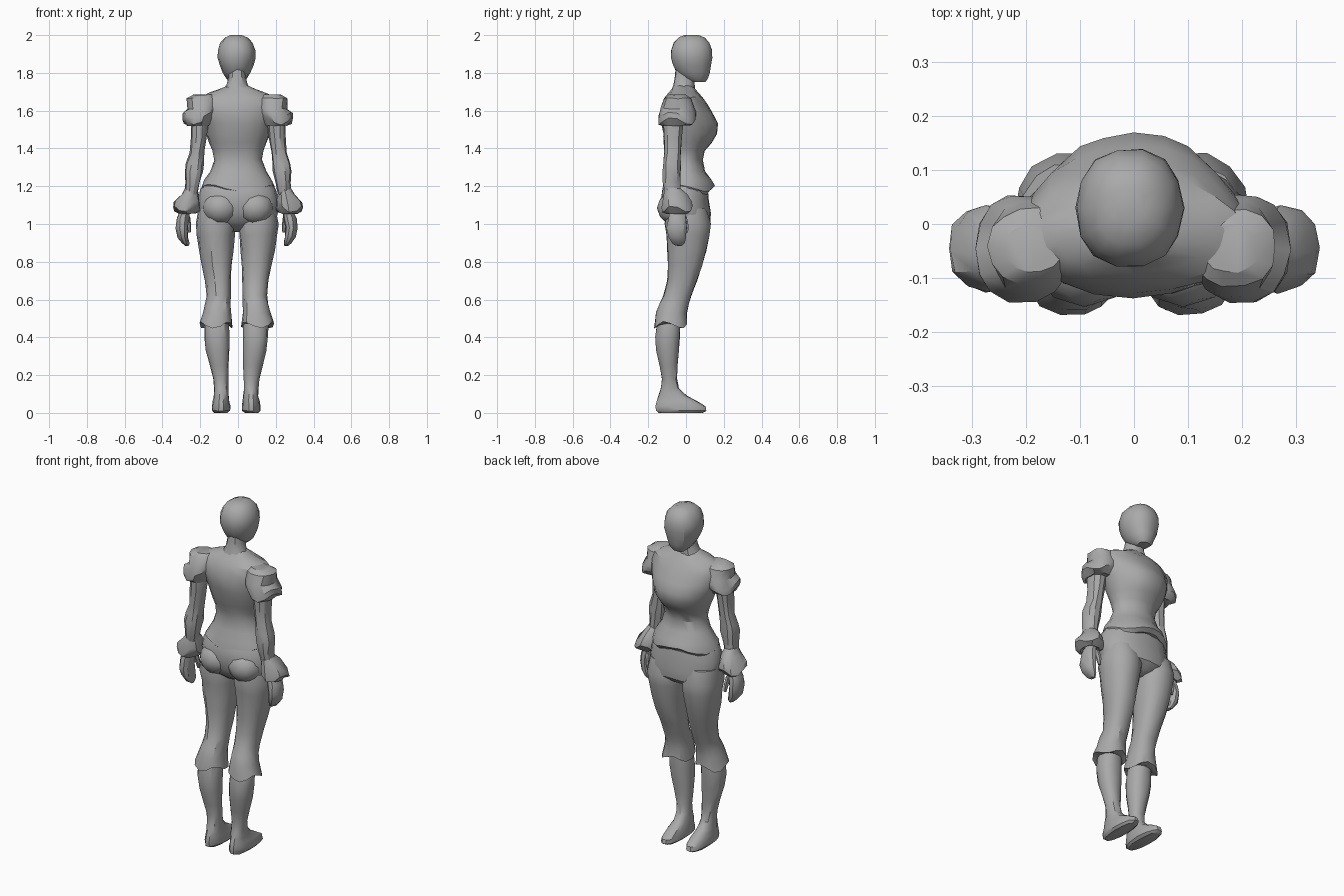
import bpy, bmesh, math, random

random.seed(4)
grey = bpy.data.materials.new("plain grey")
grey.diffuse_color = (0.4, 0.4, 0.4, 1)


def finish(name, bm, angle=32):
    bmesh.ops.recalc_face_normals(bm, faces=bm.faces)
    me = bpy.data.meshes.new(name)
    bm.to_mesh(me)
    bm.free()
    ob = bpy.data.objects.new(name, me)
    bpy.context.collection.objects.link(ob)
    me.materials.append(grey)
    bpy.ops.object.select_all(action='DESELECT')
    ob.select_set(True)
    bpy.context.view_layer.objects.active = ob
    bpy.ops.object.shade_smooth_by_angle(angle=math.radians(angle))
    return ob


def loft(name, rings, n=14, side=1, mid=0.0, taper=0.0, ruffle=(), jitter=0.003):
    """Rings are (z, inner x, outer x, back y, front y); closed at both ends.
    taper narrows the front, ruffle lists the ring numbers with a wavy edge."""
    bm = bmesh.new()
    loops = []
    for i, (z, x0, x1, y0, y1) in enumerate(rings):
        xc, yc, rx, ry = (x0 + x1) / 2, (y0 + y1) / 2, (x1 - x0) / 2, (y1 - y0) / 2
        ring = []
        for k in range(n):
            a = 2 * math.pi * k / n
            c, s = math.cos(a), math.sin(a)
            wave = 0.018 * math.cos(3 * a + 1) if i in ruffle else 0
            x = xc + rx * math.copysign(abs(c) ** 0.9, c) * (1 - taper * max(s, 0))
            y = yc + ry * math.copysign(abs(s) ** 0.9, s)
            j = [random.uniform(-jitter, jitter) for _ in range(3)]
            ring.append(bm.verts.new((mid + side * x + j[0], y + j[1], max(0, z + wave + j[2]))))
        loops.append(ring)
    for a, b in zip(loops, loops[1:]):
        for k in range(n):
            bm.faces.new((a[k], a[(k + 1) % n], b[(k + 1) % n], b[k]))
    bm.faces.new(loops[0])
    bm.faces.new(loops[-1])
    return finish(name, bm)


def centred(rows):
    return [(z, -w, w, b, f) for z, w, b, f in rows]


# head and neck (the figure faces +y)
loft("head", centred([
    (2.0, .03, .00, .07), (1.988, .06, -.04, .10), (1.96, .085, -.067, .127),
    (1.92, .099, -.082, .139), (1.88, .100, -.082, .140), (1.84, .089, -.07, .135),
    (1.80, .072, -.05, .128), (1.77, .055, -.02, .118), (1.752, .035, .03, .105)]),
    mid=-.008, jitter=.002)
loft("neck", centred([
    (1.84, .045, -.055, .05), (1.78, .046, -.06, .045), (1.74, .055, -.068, .045),
    (1.70, .08, -.08, .05)]), n=12, mid=-.006, jitter=.002)

# tunic from collar to flared hem
loft("tunic", centred([
    (1.735, .05, -.06, .03), (1.715, .09, -.075, .05), (1.695, .15, -.09, .065),
    (1.67, .205, -.112, .09), (1.63, .215, -.128, .115), (1.58, .205, -.135, .145),
    (1.53, .188, -.13, .168), (1.48, .172, -.12, .165), (1.43, .152, -.105, .135),
    (1.39, .135, -.092, .102), (1.34, .126, -.085, .09), (1.28, .148, -.095, .103),
    (1.23, .182, -.115, .14), (1.19, .196, -.125, .15), (1.17, .18, -.11, .13)]),
    n=20, taper=.18, ruffle=(13, 14))

# hips and rounded seat
loft("hips", centred([
    (1.24, .165, -.10, .10), (1.18, .200, -.128, .118), (1.12, .213, -.135, .122),
    (1.06, .215, -.125, .133), (1.01, .195, -.10, .13), (.98, .10, -.06, .10),
    (.96, .03, -.02, .06)]), n=20, taper=.08)

for side, label in ((1, "right"), (-1, "left")):
    # seat cheek
    bm = bmesh.new()
    bmesh.ops.create_icosphere(bm, subdivisions=2, radius=1)
    for v in bm.verts:
        v.co = (side * .092 + v.co.x * .098, -.06 + v.co.y * .094, 1.085 + v.co.z * .09)
    finish("seat_" + label, bm)

    # breeches leg with a flared ruffled cuff below the knee
    loft("breeches_" + label, [
        (1.08, .03, .205, -.10, .11), (1.0, .008, .219, -.115, .134),
        (.94, .012, .212, -.103, .127), (.86, .02, .20, -.10, .11),
        (.78, .027, .185, -.095, .087), (.70, .03, .168, -.10, .06),
        (.62, .032, .16, -.12, .028), (.58, .033, .167, -.14, .015),
        (.53, .03, .178, -.158, .005), (.465, .022, .198, -.17, .006),
        (.47, .045, .165, -.14, -.02)], side=side, mid=-.006, ruffle=(9,))

    # lower leg running into the foot
    loft("shin_and_foot_" + label, [
        (.55, .05, .15, -.14, -.03), (.46, .037, .170, -.155, -.03),
        (.40, .035, .170, -.163, -.032), (.33, .036, .160, -.158, -.037),
        (.25, .038, .140, -.14, -.045), (.18, .041, .122, -.127, -.048),
        (.13, .041, .117, -.135, -.035), (.09, .038, .118, -.148, .005),
        (.06, .034, .124, -.157, .065), (.035, .031, .129, -.163, .105),
        (.012, .032, .129, -.16, .11), (0, .045, .118, -.145, .09)],
        side=side, mid=-.010, jitter=.002)

    # puffed sleeve
    loft("sleeve_" + label, [
        (1.685, .13, .235, -.09, .0), (1.665, .11, .267, -.115, .03),
        (1.61, .11, .262, -.135, .045), (1.575, .115, .292, -.146, .055),
        (1.545, .13, .293, -.145, .053), (1.52, .15, .265, -.13, .02),
        (1.53, .17, .24, -.10, -.03)], side=side, mid=-.003, ruffle=(3, 4))

    # upper arm and forearm
    loft("arm_" + label, [
        (1.56, .155, .25, -.12, -.01), (1.46, .164, .252, -.12, -.02),
        (1.38, .178, .255, -.116, -.026), (1.32, .182, .275, -.123, -.026),
        (1.28, .185, .283, -.126, -.026), (1.22, .200, .278, -.125, -.03),
        (1.15, .215, .28, -.11, -.03), (1.06, .235, .30, -.09, -.02)],
        n=10, side=side)

    # flared wrist cuff
    loft("wrist_cuff_" + label, [
        (1.19, .215, .28, -.11, -.03), (1.155, .21, .30, -.117, .005),
        (1.105, .20, .338, -.128, .032), (1.08, .20, .345, -.125, .035),
        (1.055, .225, .315, -.10, .01), (1.07, .25, .29, -.08, -.02)],
        n=12, side=side, ruffle=(2, 3))

    # hand with a thumb
    loft("hand_" + label, [
        (1.08, .245, .295, -.085, -.01), (1.03, .25, .318, -.095, .0),
        (.98, .258, .322, -.105, .008), (.93, .255, .312, -.095, .004),
        (.90, .250, .290, -.075, -.005), (.885, .252, .272, -.055, -.02)],
        n=10, side=side, mid=-.008)
    loft("thumb_" + label, [
        (1.04, .245, .275, -.03, .005), (.99, .24, .265, -.015, .015),
        (.955, .243, .257, -.005, .012)], n=6, side=side, mid=-.008, jitter=.001)
